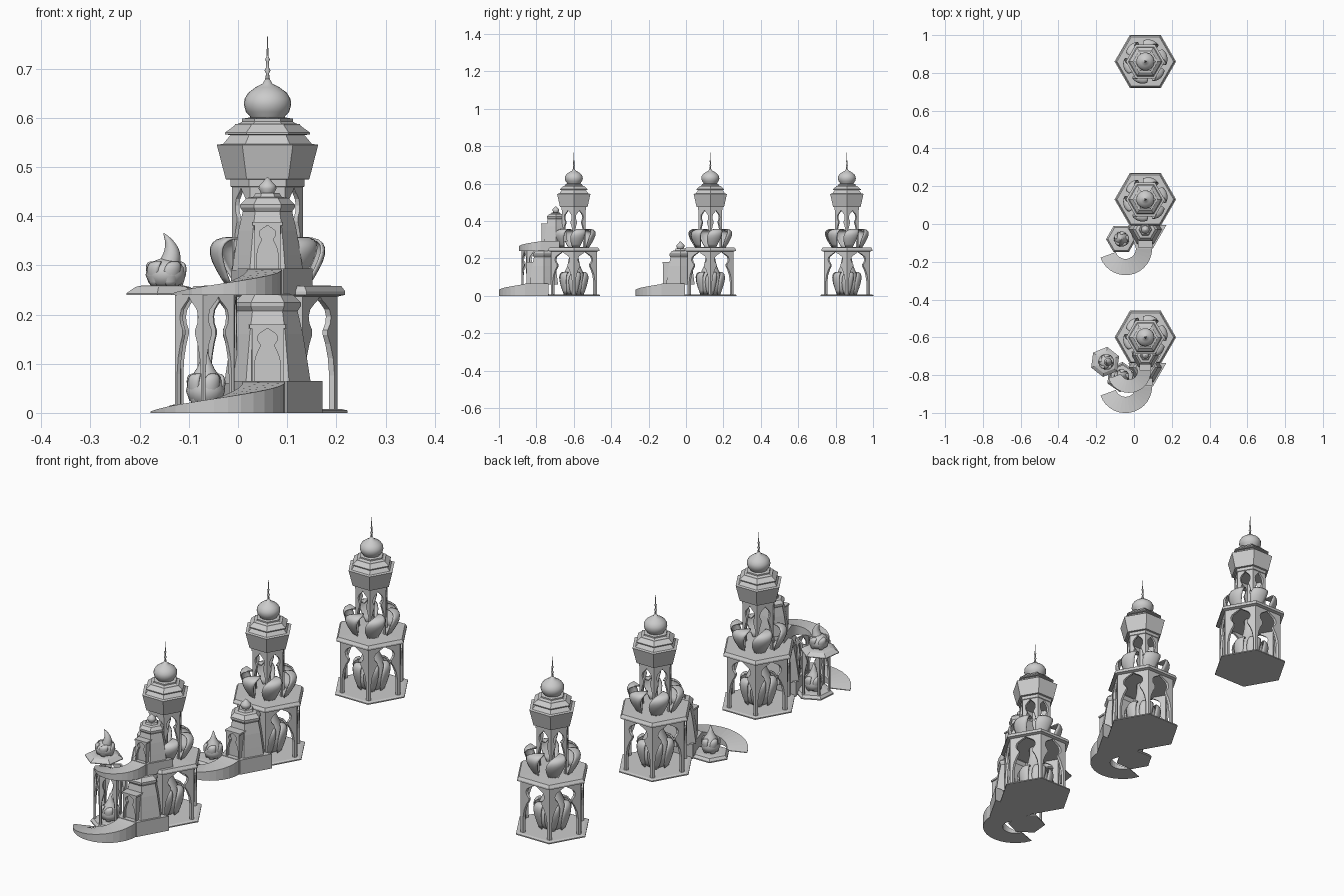
import bpy, bmesh
from math import sin, cos, pi, radians, sqrt
from mathutils import Vector

if "Cube" in bpy.data.objects:
    bpy.data.objects.remove(bpy.data.objects["Cube"])


def make(name, bm, loc, s=1.0, rot=0.0, smooth=False):
    bmesh.ops.recalc_face_normals(bm, faces=bm.faces)
    me = bpy.data.meshes.new(name)
    bm.to_mesh(me)
    bm.free()
    ob = bpy.data.objects.new(name, me)
    ob.location, ob.scale, ob.rotation_euler = loc, (s, s, s), (0, 0, rot)
    bpy.context.collection.objects.link(ob)
    if smooth:
        for p in me.polygons:
            p.use_smooth = True
    return ob


def lathe(name, prof, n, loc, s=1.0, rot=0.0, smooth=False):
    """Turn an (r, z) profile into an n-sided closed solid."""
    bm = bmesh.new()
    rings = [[bm.verts.new((r * cos(2 * pi * i / n), r * sin(2 * pi * i / n), z))
              for i in range(n)] for r, z in prof]
    for a, b in zip(rings, rings[1:]):
        for i in range(n):
            j = (i + 1) % n
            bm.faces.new((a[i], a[j], b[j], b[i]))
    bm.faces.new(rings[0])
    bm.faces.new(rings[-1])
    return make(name, bm, loc, s, rot, smooth)


def prism(name, pts, z0, z1, loc, s=1.0):
    bm = bmesh.new()
    lo = [bm.verts.new((x, y, z0)) for x, y in pts]
    hi = [bm.verts.new((x, y, z1)) for x, y in pts]
    bm.faces.new(lo)
    bm.faces.new(hi)
    for i in range(len(pts)):
        j = (i + 1) % len(pts)
        bm.faces.new((lo[i], lo[j], hi[j], hi[i]))
    return make(name, bm, loc, s)


# half outline of the pinched ogee opening: fraction of half width, of height
OGEE = [(.84, 0), (.84, .3), (.76, .45), (.6, .57), (.44, .65), (.44, .69), (.6, .75),
        (.64, .81), (.55, .87), (.3, .92), (.12, .95), (0, .985)]


def arch_into(bm, w, h, d, fn):
    """Wall panel with the ogee opening; fn places a local (x, depth, z) point."""
    hw = w / 2
    ring = [(-hw, 0), (-hw, h), (hw, h), (hw, 0)]
    ring += [(a * hw, b * h) for a, b in OGEE]
    ring += [(-a * hw, b * h) for a, b in reversed(OGEE[:-1])]
    f = [bm.verts.new(fn(x, 0, z)) for x, z in ring]
    b = [bm.verts.new(fn(x, d, z)) for x, z in ring]
    n = len(ring)
    for i in range(n):
        j = (i + 1) % n
        bm.faces.new((f[i], f[j], b[j], b[i]))
    # split in halves through strips so the opening always stays clean
    k, m = 4, len(OGEE)
    for v in (f, b):
        right = [v[2], v[3]] + v[k:k + m]
        left = [v[0], v[1]] + v[k + m - 1:]
        bm.faces.new(right)
        bm.faces.new(left)
        bm.faces.new((v[1], v[2], v[k + m - 1]))


def arcade(name, R, h, loc, d=.01, rot=0.0):
    bm = bmesh.new()
    for k in range(6):
        a = radians(30 + 60 * k)
        n, t = Vector((cos(a), sin(a), 0)), Vector((-sin(a), cos(a), 0))
        ap = R * sqrt(3) / 2
        arch_into(bm, R, h, d, lambda x, y, z: n * (ap - y) + t * x * (1 - y / ap) + Vector((0, 0, z)))
    return make(name, bm, loc, 1, rot)


def petals(name, count, r0, bulge, h, w, twist, loc, s=1.0, curl=0.03, phase=0.0):
    """Ring of cupped leaves that swing sideways as they rise."""
    bm = bmesh.new()
    N, M = 10, 6
    for k in range(count):
        rows = []
        for i in range(N + 1):
            t = i / N
            r = r0 + bulge * sin(pi * min(1, t * .95)) - curl * t ** 3
            z = h * sin(t * pi * .56) / sin(pi * .56 if t == 1 else pi / 2)
            half = w * (sin(pi * (.14 + .86 * t)) ** .9 if t < 1 else .01)
            ang = 2 * pi * k / count + phase + twist * t * t
            row = []
            for j in range(M + 1):
                v = 2 * j / M - 1
                a = ang + v * half / max(r, .03)
                rr = r - .15 * half * v * v
                row.append(bm.verts.new((rr * cos(a), rr * sin(a), z)))
            rows.append(row)
        for a, b in zip(rows, rows[1:]):
            for j in range(M):
                bm.faces.new((a[j], a[j + 1], b[j + 1], b[j]))
    ob = make(name, bm, loc, s, 0, True)
    mod = ob.modifiers.new("thickness", 'SOLIDIFY')
    mod.thickness = .005
    return ob


def tower(y):
    o = (.06, y, 0)
    lathe("tower_base", [(.163, 0), (.163, .005), (.15, .008)], 6, o)
    arcade("lower_arcade", .142, .235, (.06, y, .006))
    lathe("bulb_fountain", [(.04, .006), (.06, .025), (.07, .06), (.066, .09), (.05, .125), (.034, .16),
                            (.026, .2), (.026, .24)], 24, o, smooth=True)
    petals("bulb_leaves", 6, .058, .026, .12, .034, .35, (.06, y, .008), curl=.02)
    lathe("balcony_floor", [(.14, .236), (.158, .24), (.158, .247), (.15, .258), (.06, .26)], 6, o)
    petals("balcony_petals", 6, .085, .038, .1, .042, .45, (.06, y, .258), phase=radians(8))
    arcade("upper_arcade", .072, .205, (.06, y, .256), .008)
    lathe("tower_crown", [(.068, .457), (.075, .46), (.075, .474), (.085, .475), (.103, .545), (.09, .547),
                          (.075, .565), (.086, .566), (.086, .57), (.067, .584), (.066, .587), (.058, .588),
                          (.052, .592), (.052, .598), (.04, .6)], 6, o)
    lathe("onion_dome", [(.034, .597), (.036, .603), (.044, .612), (.048, .626), (.047, .638), (.039, .651),
                         (.024, .662), (.01, .669), (.004, .68)], 24, o, smooth=True)
    lathe("spire", [(.006, .67), (.003, .69), (.006, .696), (.003, .702), (.003, .714), (.005, .719),
                    (.002, .725), (.0008, .765)], 10, o, smooth=True)


def entrance(loc, s):
    """Curved ramp, landing and domed gate; local origin is the tower axis."""
    cx, cy, r0, r1, n = -.105, -.26, .055, .141, 14
    bm = bmesh.new()
    sec = []
    for i in range(n + 1):
        a = radians(200 + 160 * i / n)
        z = .003 + .06 * i / n
        sec.append([bm.verts.new((cx + r * cos(a), cy + r * sin(a), h))
                    for r, h in ((r0, 0), (r1, 0), (r1, z), (r0, z))])
    for a, b in zip(sec, sec[1:]):
        for j in range(4):
            k = (j + 1) % 4
            bm.faces.new((a[j], a[k], b[k], b[j]))
    bm.faces.new(sec[0])
    bm.faces.new(sec[-1])
    make("curved_ramp", bm, loc, s)
    prism("landing", [(-.05, -.26), (.04, -.26), (.112, -.135), (-.09, -.135)], 0, .065, loc, s)
    g = (loc[0], loc[1] - .16 * s, loc[2])
    lathe("gate_body", [(.088, .06), (.082, .1), (.072, .16), (.06, .212)], 6, g, s)
    lathe("gate_cornice", [(.06, .205), (.068, .217), (.068, .224), (.052, .24), (.035, .243), (.03, .252)], 6, g, s)
    lathe("gate_dome", [(.016, .25), (.017, .254), (.022, .263), (.021, .271), (.012, .28), (.002, .291)],
          16, g, s, smooth=True)
    # portal with tapered cheeks and ogee niche
    prism("portal_block", [(-.032, -.08), (.032, -.08), (.036, 0), (-.036, 0)], .06, .175, g, s)
    bm = bmesh.new()
    arch_into(bm, .064, .115, .014, lambda x, y, z: Vector((x, -.094 + y, .06 + z)))
    make("portal_arch", bm, g, s)
    prism("portal_cap", [(-.037, -.096), (.037, -.096), (.04, 0), (-.04, 0)], .172, .18, g, s)


def bud(loc, s=1.0):
    lathe("bud_core", [(.018, 0), (.033, .01), (.04, .03), (.034, .052), (.018, .075), (.009, .095), (.001, .12)],
          20, loc, s, smooth=True)
    petals("bud_leaves", 5, .03, .012, .065, .02, .4, loc, s, curl=.012)


# three towers in a row, each stage with more annexes
for ty in (.86, .13, -.60):
    tower(ty)
for ty in (.13, -.60):
    entrance((.06, ty, 0), 1)
    lathe("annex_base", [(.08, 0), (.08, .005), (.07, .016), (.05, .018)], 6,
          (-.068, ty - .21, 0), rot=0 if ty > 0 else radians(25))
    bud((-.066, ty - .21, .015))

# second storey of the front tower
entrance((.06, -.565, .24), .82)
arcade("annex_arcade", .07, .23, (-.065, -.81, .01), .007, radians(25))
lathe("annex_plate", [(.08, .24), (.08, .243), (.06, .256), (.045, .259)], 6, (-.153, -.73, 0), rot=radians(22))
lathe("annex_bulb", [(.02, .256), (.034, .263), (.041, .28), (.038, .296), (.025, .308), (.01, .314)],
      20, (-.147, -.73, 0), smooth=True)
petals("annex_leaves", 5, .034, .01, .05, .02, .5, (-.147, -.73, .258), curl=.014)
# curled flame on the bulb: a tapering ring sweep
bm = bmesh.new()
rings = []
for i in range(11):
    t = i / 10
    r = .024 * (1 - t) ** .75 + .0006
    c = Vector((.004 + .022 * sin(pi * t * .75) - .024 * t, 0, .297 + .069 * t))
    rings.append([bm.verts.new(c + Vector((r * cos(2 * pi * j / 12), r * sin(2 * pi * j / 12), 0)))
                  for j in range(12)])
for a, b in zip(rings, rings[1:]):
    for j in range(12):
        bm.faces.new((a[j], a[(j + 1) % 12], b[(j + 1) % 12], b[j]))
bm.faces.new(rings[-1])
bm.faces.new(rings[0])
make("annex_flame", bm, (-.147, -.73, 0), smooth=True)
